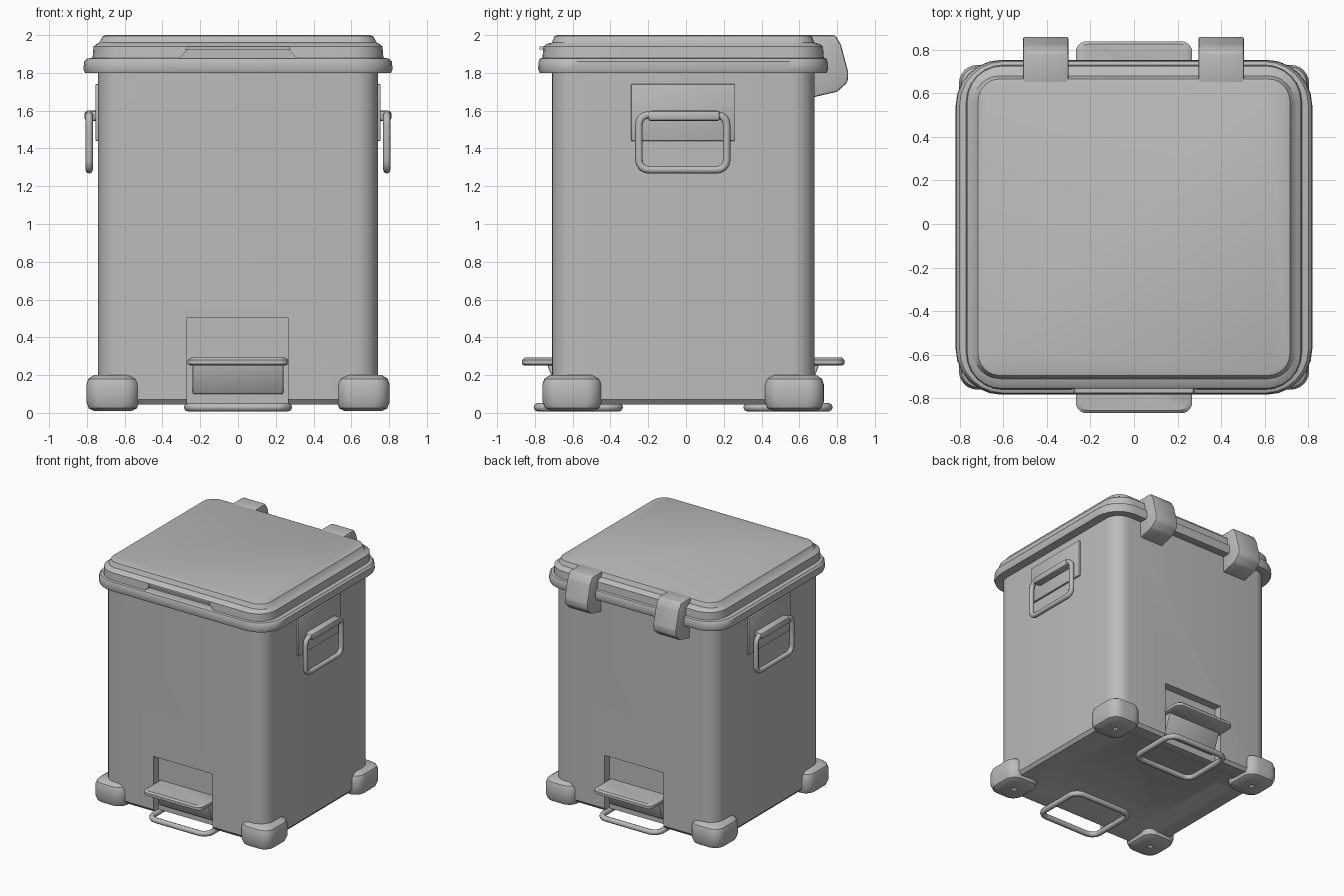
import bpy, bmesh, math
from mathutils import Vector

old = bpy.data.objects.get("Cube")
if old:
    bpy.data.objects.remove(old, do_unlink=True)

CY = -0.015          # middle of the bin from front to back

grey = bpy.data.materials.new("plain grey")
grey.use_nodes = True
grey.diffuse_color = (0.5, 0.5, 0.5, 1)
grey.node_tree.nodes["Principled BSDF"].inputs["Base Color"].default_value = grey.diffuse_color


def activate(ob):
    bpy.ops.object.select_all(action='DESELECT')
    ob.select_set(True)
    bpy.context.view_layer.objects.active = ob


def finish(ob, angle=35):
    ob.data.materials.clear()
    ob.data.materials.append(grey)
    activate(ob)
    bpy.ops.object.shade_smooth_by_angle(angle=math.radians(angle))
    return ob


def from_bmesh(name, bm):
    bmesh.ops.recalc_face_normals(bm, faces=bm.faces)
    me = bpy.data.meshes.new(name)
    bm.to_mesh(me)
    bm.free()
    ob = bpy.data.objects.new(name, me)
    bpy.context.collection.objects.link(ob)
    return ob


def rounded_rect(hx, hy, r, steps=6):
    pts = []
    for i, (sx, sy) in enumerate([(1, 1), (-1, 1), (-1, -1), (1, -1)]):
        for k in range(steps + 1):
            a = math.pi / 2 * (i + k / steps)
            pts.append((sx * (hx - r) + r * math.cos(a), sy * (hy - r) + r * math.sin(a)))
    return pts


def loft(name, sections, cx=0, cy=CY):
    """Stack rounded rectangles (half x, half y, radius, z) into a closed solid."""
    bm = bmesh.new()
    rings = [[bm.verts.new((cx + x, cy + y, z)) for x, y in rounded_rect(hx, hy, r)]
             for hx, hy, r, z in sections]
    n = len(rings[0])
    for a, b in zip(rings, rings[1:]):
        for i in range(n):
            bm.faces.new((a[i], a[(i + 1) % n], b[(i + 1) % n], b[i]))
    bm.faces.new(rings[0][::-1])
    bm.faces.new(rings[-1])
    return finish(from_bmesh(name, bm))


def prism(name, profile, axis, lo, hi, bevel=0):
    """Extrude a profile along x (profile in y, z) or y (profile in x, z)."""
    place = (lambda p, t: (t, *p)) if axis == 'x' else (lambda p, t: (p[0], t, p[1]))
    bm = bmesh.new()
    a, b = ([bm.verts.new(place(p, t)) for p in profile] for t in (lo, hi))
    bm.faces.new(a)
    bm.faces.new(b[::-1])
    for i in range(len(a)):
        j = (i + 1) % len(a)
        bm.faces.new((a[i], b[i], b[j], a[j]))
    bmesh.ops.recalc_face_normals(bm, faces=bm.faces)
    if bevel:
        bmesh.ops.bevel(bm, geom=bm.edges[:], offset=bevel, segments=2,
                        affect='EDGES', profile=0.5)
    return finish(from_bmesh(name, bm))


def box(name, x, y, z, bevel=0):
    profile = [(x[0], z[0]), (x[1], z[0]), (x[1], z[1]), (x[0], z[1])]
    return prism(name, profile, 'y', *y, bevel)


def wire_loop(name, points, radius):
    cu = bpy.data.curves.new(name, 'CURVE')
    cu.dimensions = '3D'
    cu.bevel_depth = radius
    cu.bevel_resolution = 2
    sp = cu.splines.new('POLY')
    sp.points.add(len(points) - 1)
    for p, co in zip(sp.points, points):
        p.co = (*co, 1)
    sp.use_cyclic_u = True
    ob = bpy.data.objects.new(name, cu)
    bpy.context.collection.objects.link(ob)
    activate(ob)
    bpy.ops.object.convert(target='MESH')
    return finish(bpy.context.object, 50)


def cut(ob, cutter):
    mod = ob.modifiers.new("cut", 'BOOLEAN')
    mod.operation, mod.object, mod.solver = 'DIFFERENCE', cutter, 'EXACT'
    activate(ob)
    bpy.ops.object.modifier_apply(modifier=mod.name)
    bpy.data.objects.remove(cutter, do_unlink=True)


# Body with a sunken underside
body = loft("bin_body", [
    (0.52, 0.48, 0.15, 0.09), (0.60, 0.56, 0.15, 0.05), (0.72, 0.675, 0.12, 0.045),
    (0.74, 0.695, 0.12, 0.07), (0.74, 0.695, 0.12, 1.82)])

# Pedal pockets at the front and back
for s in (-1, 1):
    ys = sorted((CY + s * 0.63, CY + s * 0.9))
    cut(body, box("pocket_cutter", (-0.27, 0.265), ys, (-0.1, 0.505)))
finish(body)

# Lid: overhanging rim, step and flat top
lid = loft("lid", [
    (0.70, 0.66, 0.12, 1.82), (0.74, 0.70, 0.14, 1.80), (0.81, 0.76, 0.20, 1.80),
    (0.818, 0.768, 0.21, 1.82), (0.815, 0.765, 0.21, 1.86), (0.80, 0.76, 0.20, 1.875),
    (0.77, 0.745, 0.17, 1.88), (0.765, 0.74, 0.16, 1.94), (0.75, 0.725, 0.15, 1.952),
    (0.735, 0.695, 0.12, 1.96), (0.715, 0.68, 0.10, 1.995), (0.70, 0.665, 0.09, 2.0)])
cut(lid, prism("grip_cutter", [(-0.31, 1.88), (0.31, 1.88), (0.26, 1.93), (-0.26, 1.93)],
               'y', -0.9, -0.71))
finish(lid)
prism("lid_grip", [(-0.28, 1.925), (0.28, 1.925), (0.27, 1.94), (-0.27, 1.94)],
      'y', -0.775, -0.66)

# Hinge blocks on the back
hinge = [(0.64, 2.0), (0.79, 2.0), (0.82, 1.95), (0.86, 1.80), (0.855, 1.75),
         (0.80, 1.70), (0.67, 1.67), (0.64, 1.80)]
for side, lo, hi in (("right", -0.51, -0.30), ("left", 0.295, 0.505)):
    prism("hinge_" + side, hinge, 'x', lo, hi, 0.012)

# Corner feet with a small hole underneath
for sx, side in ((1, "left"), (-1, "right")):
    for sy, end in ((1, "back"), (-1, "front")):
        loft(f"foot_{end}_{side}", [
            (0.018, 0.018, 0.004, 0.035), (0.018, 0.018, 0.004, 0.01), (0.10, 0.11, 0.06, 0.01),
            (0.128, 0.143, 0.08, 0.025), (0.14, 0.157, 0.085, 0.06), (0.14, 0.157, 0.085, 0.15),
            (0.13, 0.147, 0.08, 0.18), (0.10, 0.118, 0.06, 0.20)],
            sx * 0.663, CY + sy * 0.588)

# Pedals with arms, and the wire loops under them
for s, end in ((-1, "front"), (1, "back")):
    mid = CY + s * 0.72
    loft("pedal_" + end, [
        (0.25, 0.12, 0.04, 0.25), (0.267, 0.133, 0.05, 0.258),
        (0.267, 0.133, 0.05, 0.28), (0.25, 0.12, 0.04, 0.292)], 0, mid)
    arm = [(CY + s * d, z) for d, z in ((0.60, 0.10), (0.66, 0.10), (0.72, 0.255), (0.60, 0.255))]
    prism("pedal_arm_" + end, arm, 'x', -0.24, 0.24, 0.008)
    ring = rounded_rect(0.265, 0.215, 0.07, 4)
    wire_loop("floor_loop_" + end, [(x, CY + s * 0.555 + y, 0.03) for x, y in ring], 0.022)

# Side handles: thin plate, hinge bar and hanging loop
for s, side in ((1, "left"), (-1, "right")):
    xs = sorted((s * 0.73, s * 0.755))
    box("handle_plate_" + side, xs, (-0.29, 0.26), (1.44, 1.74), 0.004)
    xs = sorted((s * 0.735, s * 0.812))
    box("handle_bar_" + side, xs, (-0.20, 0.18), (1.545, 1.60), 0.015)
    ring = rounded_rect(0.232, 0.145, 0.05, 4)
    wire_loop("handle_loop_" + side, [(s * 0.788, y - 0.017, z + 1.432) for y, z in ring], 0.02)
